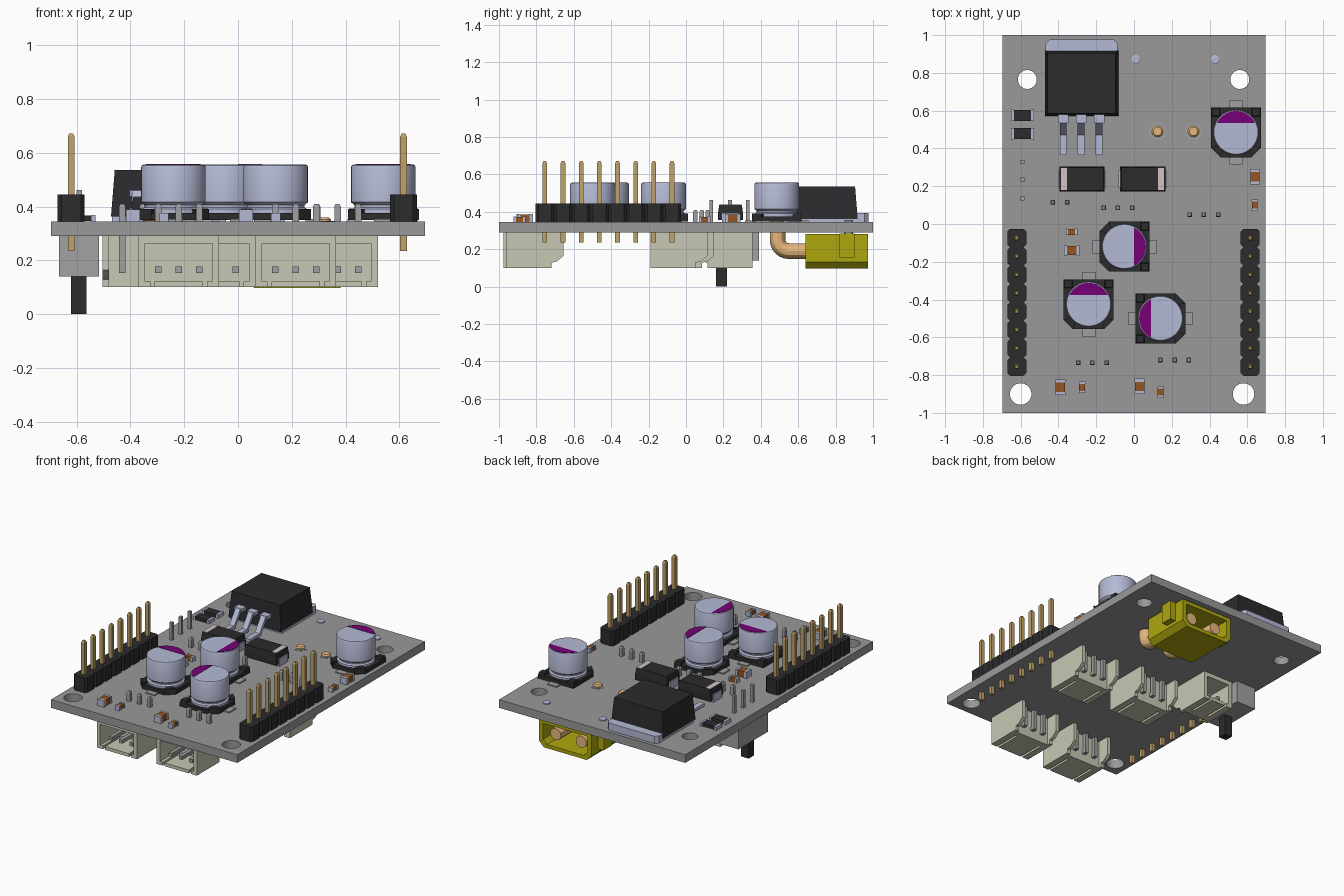
import bpy, bmesh, math
from mathutils import Vector

if "Cube" in bpy.data.objects:
    bpy.data.objects.remove(bpy.data.objects["Cube"])


def material(name, r, g, b):
    m = bpy.data.materials.new(name)
    m.diffuse_color = (r, g, b, 1)
    m.use_nodes = True
    m.node_tree.nodes["Principled BSDF"].inputs["Base Color"].default_value = m.diffuse_color
    return m


BOARD = material("board_grey", .32, .32, .32)
BLACK = material("black_plastic", .025, .025, .027)
TIN = material("tin", .46, .49, .66)
STEEL = material("steel", .35, .35, .36)
GOLD = material("gold", .52, .36, .14)
BRASS = material("brass", .8, .48, .2)
CREAM = material("cream", .58, .58, .46)
YELLOW = material("yellow", .42, .39, .004)
PURPLE = material("purple", .18, .0, .18)
BROWN = material("brown", .3, .09, .015)
PINK = material("pale_stripe", .65, .55, .55)
GREY = material("switch_grey", .36, .36, .36)
TOP, BOT = .345, .29


def finish(name, bm, mat, loc=(0, 0, 0), rot=0):
    bmesh.ops.recalc_face_normals(bm, faces=bm.faces)
    me = bpy.data.meshes.new(name)
    bm.to_mesh(me)
    bm.free()
    me.materials.append(mat)
    ob = bpy.data.objects.new(name, me)
    bpy.context.collection.objects.link(ob)
    ob.location = loc
    ob.rotation_euler.z = rot
    return ob


def boxes(name, items, mat, **kw):
    """Each item: x0,x1,y0,y1,z0,z1 and an optional inset of the top face."""
    bm = bmesh.new()
    for x0, x1, y0, y1, z0, z1, *t in items:
        t = t[0] if t else 0
        v = [bm.verts.new(p) for p in (
            (x0, y0, z0), (x1, y0, z0), (x1, y1, z0), (x0, y1, z0),
            (x0+t, y0+t, z1), (x1-t, y0+t, z1), (x1-t, y1-t, z1), (x0+t, y1-t, z1))]
        for f in ((0, 3, 2, 1), (4, 5, 6, 7), (0, 1, 5, 4), (1, 2, 6, 5), (2, 3, 7, 6), (3, 0, 4, 7)):
            bm.faces.new([v[i] for i in f])
    return finish(name, bm, mat, **kw)


def prisms(name, outline, spans, mat, axis="z", offsets=((0, 0),), **kw):
    """Extrude an outline along z (x,y points) or along x (y,z points)."""
    bm = bmesh.new()
    for a, b in spans:
        for ou, ov in offsets:
            put = (lambda u, v, w: (w, u, v)) if axis == "x" else (lambda u, v, w: (u, v, w))
            lo = [bm.verts.new(put(u+ou, v+ov, a)) for u, v in outline]
            hi = [bm.verts.new(put(u+ou, v+ov, b)) for u, v in outline]
            bm.faces.new(lo)
            bm.faces.new(hi)
            for i in range(len(lo)):
                j = (i+1) % len(lo)
                bm.faces.new((lo[i], lo[j], hi[j], hi[i]))
    return finish(name, bm, mat, **kw)


def lathe(name, profile, mat, n=40, **kw):
    bm = bmesh.new()
    rings = [[bm.verts.new((r*math.cos(i*math.tau/n), r*math.sin(i*math.tau/n), z))
              for i in range(n)] for r, z in profile]
    for a, b in zip(rings, rings[1:]):
        for i in range(n):
            bm.faces.new((a[i], a[(i+1) % n], b[(i+1) % n], b[i]))
    bm.faces.new(rings[0])
    bm.faces.new(rings[-1])
    return finish(name, bm, mat, **kw)


def curve(name, lines, mat, dims="2D", cyclic=True, extrude=0, bevel=0):
    cu = bpy.data.curves.new(name, "CURVE")
    cu.dimensions = dims
    cu.extrude, cu.bevel_depth, cu.bevel_resolution = extrude, bevel, 4
    if dims == "2D":
        cu.fill_mode = "BOTH"
    else:
        cu.use_fill_caps = True
    for pts in lines:
        s = cu.splines.new("POLY")
        s.points.add(len(pts)-1)
        for p, q in zip(s.points, pts):
            p.co = (*q, *([0]*(3-len(q))), 1)
        s.use_cyclic_u = cyclic
    cu.materials.append(mat)
    ob = bpy.data.objects.new(name, cu)
    bpy.context.collection.objects.link(ob)
    bpy.ops.object.select_all(action="DESELECT")
    ob.select_set(True)
    bpy.context.view_layer.objects.active = ob
    bpy.ops.object.convert(target="MESH")
    return bpy.context.view_layer.objects.active


def circle(x, y, r, n=32):
    return [(x+r*math.cos(i*math.tau/n), y+r*math.sin(i*math.tau/n)) for i in range(n)]


# Circuit board with mounting holes
board = curve("circuit_board", [[(-.695, -1), (.695, -1), (.695, 1), (-.695, 1)],
              circle(-.565, .765, .05), circle(.56, .765, .05),
              circle(-.6, -.9, .057), circle(.58, -.9, .057)], BOARD, extrude=(TOP-BOT)/2)
board.location.z = (TOP+BOT)/2

# Pin headers
for side, x in (("left", -.62), ("right", .615)):
    ys = [-.755 + .0972*i for i in range(8)]
    w, h, c = .05, .0486, .014
    block = [(-w, -h+c), (-w+c, -h), (w-c, -h), (w, -h+c), (w, h-c), (w-c, h), (-w+c, h), (-w, h-c)]
    prisms(side+"_header_body", block, [(TOP, .445)], BLACK, offsets=[(x, y) for y in ys])
    r = .0125
    boxes(side+"_header_pins", [q for y in ys for q in (
        (x-r, x+r, y-r, y+r, .235, .66), (x-r, x+r, y-r, y+r, .66, .672, .006))], GOLD)

# Can capacitors: local +y carries the purple mark, -y has the cut corners
for k, (x, y, a) in enumerate(((.54, .485, 0), (-.05, -.12, -90), (-.24, -.425, 0), (.14, -.5, 90))):
    kw = dict(loc=(x, y, 0), rot=math.radians(a))
    n, b, c = "can_capacitor_%d" % k, .132, .05
    prisms(n+"_base", [(-b, b), (-b, -b+c), (-b+c, -b), (b-c, -b), (b, -b+c), (b, b)],
           [(TOP+.004, .376)], BLACK, **kw)
    boxes(n+"_base_corners", [(s*.108-.024, s*.108+.024, .084, .132, .37, .392, .004) for s in (-1, 1)], BLACK, **kw)
    prisms(n+"_base_cut_corners", [(-b, -b+c), (-b+c, -b), (-.07, -.09), (-.09, -.07)], [(.37, .39)], BLACK, **kw)
    prisms(n+"_base_cut_corners_b", [(b, -b+c), (b-c, -b), (.07, -.09), (.09, -.07)], [(.37, .39)], BLACK, **kw)
    lathe(n+"_can", [(.108, .37), (.117, .376), (.117, .39), (.107, .397), (.107, .405), (.12, .416),
                     (.12, .546), (.117, .553), (.112, .556)], TIN, **kw)
    t = math.acos(.05/.113)
    arc = [(.113*math.sin(-t+2*t*i/16), .113*math.cos(-t+2*t*i/16)) for i in range(17)]
    prisms(n+"_polarity_mark", arc, [(.554, .558)], PURPLE, **kw)
    boxes(n+"_leads", [(-.035, .035, s*.14-.03, s*.14+.03, TOP, TOP+.008) for s in (-1, 1)], STEEL, **kw)

# Power regulator
boxes("regulator_body", [(-.472, -.083, .572, .918, .362, .535, .014)], BLACK)
prisms("regulator_tab", [(-.468, .59), (-.087, .59), (-.087, .955), (-.107, .976), (-.448, .976), (-.468, .955)],
       [(TOP, .394)], TIN)
lead = [(.6, .46), (.535, .46), (.47, .37), (.365, .37), (.365, .35), (.48, .35), (.545, .44), (.6, .44)]
prisms("regulator_leads", lead, [(x-.018, x+.018) for x in (-.375, -.28, -.185)], TIN, axis="x")
boxes("regulator_lead_shoulders", [(x-.028, x+.028, .535, .6, .438, .462) for x in (-.375, -.28, -.185)], TIN)

# Moulded chip capacitors
for k, (x, s) in enumerate(((-.275, -1), (.047, 1))):
    n = "moulded_capacitor_%d" % k
    kw = dict(loc=(x, .238, 0))
    boxes(n+"_body", [(-.12, .12, -.067, .067, .356, .39), (-.12, .12, -.067, .067, .39, .436, .006)], BLACK, **kw)
    boxes(n+"_terminals", [(e*.11-.018, e*.11+.018, -.045, .045, TOP, .395) for e in (-1, 1)], TIN, **kw)
    boxes(n+"_stripe", [(s*.097-.017, s*.097+.017, -.06, .06, .43, .438)], PINK, **kw)


# Small two-ended chips
def chip(name, x, y, l, w, h, mat, rot=0, end=.2):
    kw = dict(loc=(x, y, TOP), rot=math.radians(rot))
    e = l*end
    boxes(name+"_body", [(-l/2+e, l/2-e, -w/2+.002, w/2-.002, .002, h-.002)], mat, **kw)
    boxes(name+"_ends", [(-l/2, -l/2+e, -w/2, w/2, 0, h), (l/2-e, l/2, -w/2, w/2, 0, h)], TIN, **kw)


for k, y in enumerate((.575, .478)):
    chip("resistor_%d" % k, -.59, y, .12, .062, .024, BLACK, end=.12)
for k, (x, y, big, rot) in enumerate(((.64, .25, 1, 90), (.64, .1, 0, 90), (-.33, -.042, 0, 0), (-.33, -.14, 1, 0),
                                      (-.39, -.865, 1, 90), (-.275, -.865, 0, 90), (.03, -.86, 1, 90), (.14, -.89, 0, 90))):
    chip("ceramic_capacitor_%d" % k, x, y, .082 if big else .062, .053 if big else .034,
         .044 if big else .03, BROWN, rot)


# Side-entry wire sockets under the board; local -y is the opening
def socket(name, x, y, pins, rot=0):
    kw = dict(loc=(x, y, 0), rot=rot)
    h = (pins-1)*.038 + .074
    xs = [(i-(pins-1)/2)*.076 for i in range(pins)]
    side = [(-.24, .1), (0, .1), (0, .128), (.03, .135), (.065, .165), (.065, BOT), (-.24, BOT)]
    prisms(name+"_sides", side, [(-h, -h+.025), (h-.025, h)], CREAM, axis="x", **kw)
    boxes(name+"_shell", [(-h+.02, h-.02, -.24, -.02, .262, BOT), (-h+.02, h-.02, -.06, -.02, .1, BOT),
                          (-h+.06, h-.06, -.24, -.05, .1, .122),
                          (-h+.02, -h+.045, -.24, -.05, .1, .122), (h-.045, h-.02, -.24, -.05, .1, .122)], CREAM, **kw)
    r = .012
    boxes(name+"_pins", [q for p in xs for q in ((p-r, p+r, -.2, .012, .153, .177),
                                                 (p-r, p+r, -r, r, .153, .4), (p-r, p+r, -r, r, .4, .41, .005))], STEEL, **kw)


for k, s in enumerate(((-.22, -.735, 3), (.215, -.72, 3), (.37, .05, 3), (-.085, .085, 3), (-.392, .115, 2, math.pi))):
    socket("wire_socket_%d" % k, *s)

# Slide switch
boxes("switch_body", [(-.665, -.517, .075, .39, .14, BOT)], GREY)
boxes("switch_lever", [(-.62, -.563, .16, .218, 0, .145)], BLACK)
boxes("switch_pins", [(-.6, -.58, y-.01, y+.01, .28, .462) for y in (.135, .235, .33)], STEEL)

# Yellow power plug: hollow shell, back block, side ribs
def plug_outline(h, lo, hi, c):
    return [(.22-h, hi), (.22-h, lo+c), (.22-h+c, lo), (.22+h-c, lo), (.22+h, lo+c), (.22+h, hi)]


for name, lines, y0, y1 in (("plug_shell", [plug_outline(.195, .097, .282, .035), plug_outline(.165, .122, .257, .028)], .72, .972),
                            ("plug_back", [plug_outline(.195, .097, .282, .035)], .638, .722)):
    ob = curve(name, lines, YELLOW, extrude=(y1-y0)/2)
    ob.rotation_euler.x = math.pi/2
    ob.location.y = (y0+y1)/2
boxes("plug_ribs", [(.22+s*.205-.032, .22+s*.205+.032, .82, .9, .155, .285) for s in (-1, 1)], YELLOW)
for s, x in (("left", .125), ("right", .315)):
    bend = [(x, .51+.06*(1-math.sin(t*math.pi/12)) - .02, .19+.06*(1-math.cos(t*math.pi/12))) for t in range(7)]
    curve("plug_pin_elbow_"+s, [[(x, .66, .19)] + bend + [(x, .49, .29)]], BRASS, "3D", False, bevel=.042)
    curve("plug_contact_"+s, [[(x, .7, .19), (x, .94, .19)]], BRASS, "3D", False, bevel=.04)
    lathe("plug_solder_tail_"+s, [(.03, .28), (.03, .352), (.022, .36)], BRASS, 24, loc=(x, .49, 0))
    lathe("plug_solder_ring_"+s, [(.045, TOP-.002), (.045, TOP+.002)], GREY, 24, loc=(x, .49, 0))
for s, x in (("left", .01), ("right", .43)):
    lathe("plug_peg_"+s, [(.024, .28), (.024, .352), (.018, .356)], TIN, 20, loc=(x, .87, 0))

# Smooth the round parts, keep edges sharp
bpy.ops.object.select_all(action="SELECT")
bpy.ops.object.shade_smooth_by_angle(angle=math.radians(30))
